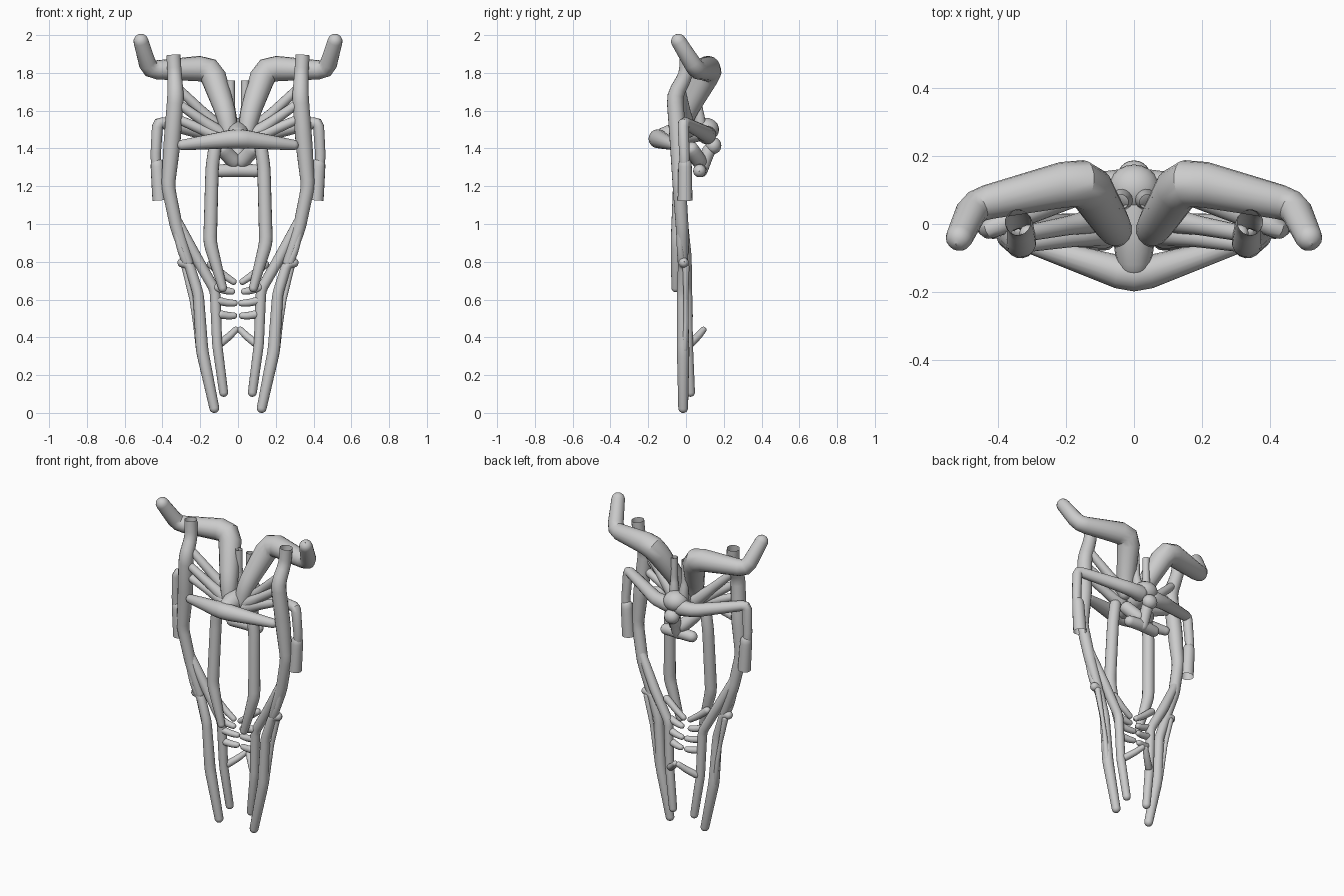
import bpy, math
from mathutils import Vector


def soften(path):
    """Replace each corner of (x, y, z, r) with a short rounded bend."""
    pts = [Vector(p) for p in path]
    out = [pts[0]]
    for a, b, c in zip(pts, pts[1:], pts[2:]):
        ka = min(0.35, 0.9 * b.w / (a.xyz - b.xyz).length)
        kc = min(0.35, 0.9 * b.w / (c.xyz - b.xyz).length)
        p, q = b.lerp(a, ka), b.lerp(c, kc)
        out += [p, (p + q + 2 * b) / 4, q]
    return out + [pts[-1]]


def round_end(pts):
    """Dome the last point of a path."""
    end, prev = pts[-1], pts[-2]
    d = (end.xyz - prev.xyz).normalized()
    depth = min(end.w, 0.6 * (end.xyz - prev.xyz).length)
    dome = []
    for i in range(5):
        t = math.radians(22 * i)
        p = end.xyz - d * depth * (1 - math.sin(t))
        dome.append(Vector((*p, max(end.w * math.cos(t), 0.0008))))
    return pts[:-1] + dome


def tube(name, path, open_start=False, open_end=False, mirror=True):
    cu = bpy.data.curves.new(name, 'CURVE')
    cu.dimensions = '3D'
    cu.bevel_depth = 1
    cu.bevel_resolution = 6
    pts = soften(path)
    if not open_end:
        pts = round_end(pts)
    if not open_start:
        pts = round_end(pts[::-1])[::-1]
    for side in ((1, -1) if mirror else (1,)):
        s = cu.splines.new('POLY')
        s.points.add(len(pts) - 1)
        for sp, p in zip(s.points, pts):
            sp.co = (p.x * side, p.y, p.z, 1)
            sp.radius = p.w
    ob = bpy.data.objects.new(name, cu)
    bpy.context.collection.objects.link(ob)
    bpy.ops.object.select_all(action='DESELECT')
    ob.select_set(True)
    bpy.context.view_layer.objects.active = ob
    bpy.ops.object.convert(target='MESH')
    bpy.ops.object.shade_smooth_by_angle(angle=math.radians(35))


def blob(name, loc, scale):
    bpy.ops.mesh.primitive_uv_sphere_add(segments=20, ring_count=12, location=loc)
    ob = bpy.context.object
    ob.name, ob.scale = name, scale
    bpy.ops.object.shade_smooth()


# Thick upper arms, bending back then out and up
tube("upper_arm", [(0.04, -0.04, 1.44, .04), (0.062, -0.005, 1.58, .054),
                   (0.145, 0.13, 1.825, .072), (0.47, 0.055, 1.815, .048),
                   (0.523, -0.06, 2.0, .04)])

# Long outer frame rods with open tops
tube("frame_rod", [(0.342, 0.005, 1.895, .038), (0.335, 0.0, 1.79, .038),
                   (0.33, -0.06, 1.68, .044), (0.35, -0.04, 1.42, .045),
                   (0.37, -0.035, 1.2, .036), (0.325, -0.02, 0.98, .034),
                   (0.255, -0.015, 0.77, .027)], open_start=True)

# Outer lower legs with knee knobs and thin braces
tube("outer_leg", [(0.32, -0.01, 0.80, .026), (0.26, -0.015, 0.79, .027),
                   (0.21, -0.02, 0.63, .029), (0.19, -0.015, 0.33, .033),
                   (0.12, -0.015, 0.0, .026)])
tube("knee_strut", [(0.335, -0.03, 1.0, .02), (0.305, -0.03, 0.87, .019),
                    (0.27, -0.02, 0.78, .022)])
tube("outer_brace", [(0.285, 0.0, 0.79, .018), (0.245, 0.0, 0.60, .012),
                     (0.225, 0.0, 0.48, .014), (0.20, -0.01, 0.32, .02)])

# Inner lower legs branching from the frame
tube("inner_leg", [(0.35, -0.02, 1.07, .025), (0.225, 0.0, 0.83, .03),
                   (0.122, 0.005, 0.65, .028), (0.11, 0.01, 0.36, .027),
                   (0.073, 0.025, 0.085, .024)])

# Inner upright tubes
tube("inner_upright", [(0.115, -0.03, 1.46, .034), (0.137, -0.03, 1.3, .035),
                       (0.148, -0.045, 0.9, .036), (0.075, -0.055, 0.64, .023)])

# Ribs pointing to the middle
for i, (a, b) in enumerate([((0.16, -0.01, 0.80), (0.01, -0.01, 0.685)),
                            ((0.13, -0.01, 0.67), (0.015, 0.0, 0.64)),
                            ((0.13, 0.0, 0.60), (0.002, 0.02, 0.58)),
                            ((0.11, 0.0, 0.525), (0.005, 0.025, 0.515)),
                            ((0.105, 0.015, 0.36), (0.002, 0.1, 0.45))]):
    mid = [0.55 * q + 0.45 * p for p, q in zip(a, b)]
    mid[2] -= 0.006
    tube(f"rib_{i + 1}", [(*a, .022), (*mid, .02), (*b, .017)])

# Front crossbar, thickest at the middle
tube("crossbar", [(-0.32, -0.055, 1.415, .028), (0, -0.155, 1.454, .052),
                  (0.32, -0.055, 1.415, .028)], mirror=False)

# Fan struts from frame to hub
for i, (a, b) in enumerate([((0.33, -0.03, 1.73), (0.06, 0.02, 1.47)),
                            ((0.32, -0.06, 1.64), (0.05, -0.02, 1.45)),
                            ((0.33, -0.05, 1.56), (0.05, -0.03, 1.44))]):
    m = [(p + q) / 2 for p, q in zip(a, b)]
    tube(f"fan_strut_{i + 1}", [(*a, .024), (*m, .028), (*b, .04)])

# Side arms ending in open sleeves
tube("side_arm", [(0.0, 0.11, 1.47, .05), (0.13, 0.11, 1.475, .042),
                  (0.425, -0.015, 1.54, .03), (0.437, -0.008, 1.35, .027),
                  (0.42, -0.005, 1.22, .024)])
tube("sleeve", [(0.43, -0.005, 1.345, .03), (0.427, -0.005, 1.31, .036),
                (0.414, -0.005, 1.125, .039)], open_end=True)

# Short open posts behind the hub
tube("post", [(0.038, 0.065, 1.76, .021), (0.038, 0.065, 1.62, .022),
              (0.03, 0.08, 1.48, .035)], open_start=True)

# Central hub
tube("hub_spine", [(0, -0.16, 1.455, .05), (0, -0.03, 1.48, .062),
                   (0, 0.15, 1.5, .05)], mirror=False)
blob("hub_dome", (0, 0.105, 1.5), (.075, .07, .062))
blob("hub_knob", (0, 0.145, 1.415), (.047, .042, .045))
tube("hub_tail", [(0, 0.135, 1.42, .035), (0, 0.10, 1.34, .035),
                  (0, 0.075, 1.25, .03)], mirror=False)
tube("hub_lower_arm", [(0.10, 0.01, 1.42, .04), (0.055, 0.05, 1.365, .04),
                       (0.0, 0.085, 1.31, .04)])
tube("lower_bar", [(-0.125, 0.07, 1.28, .034), (0, 0.075, 1.285, .036),
                   (0.125, 0.07, 1.28, .034)], mirror=False)
